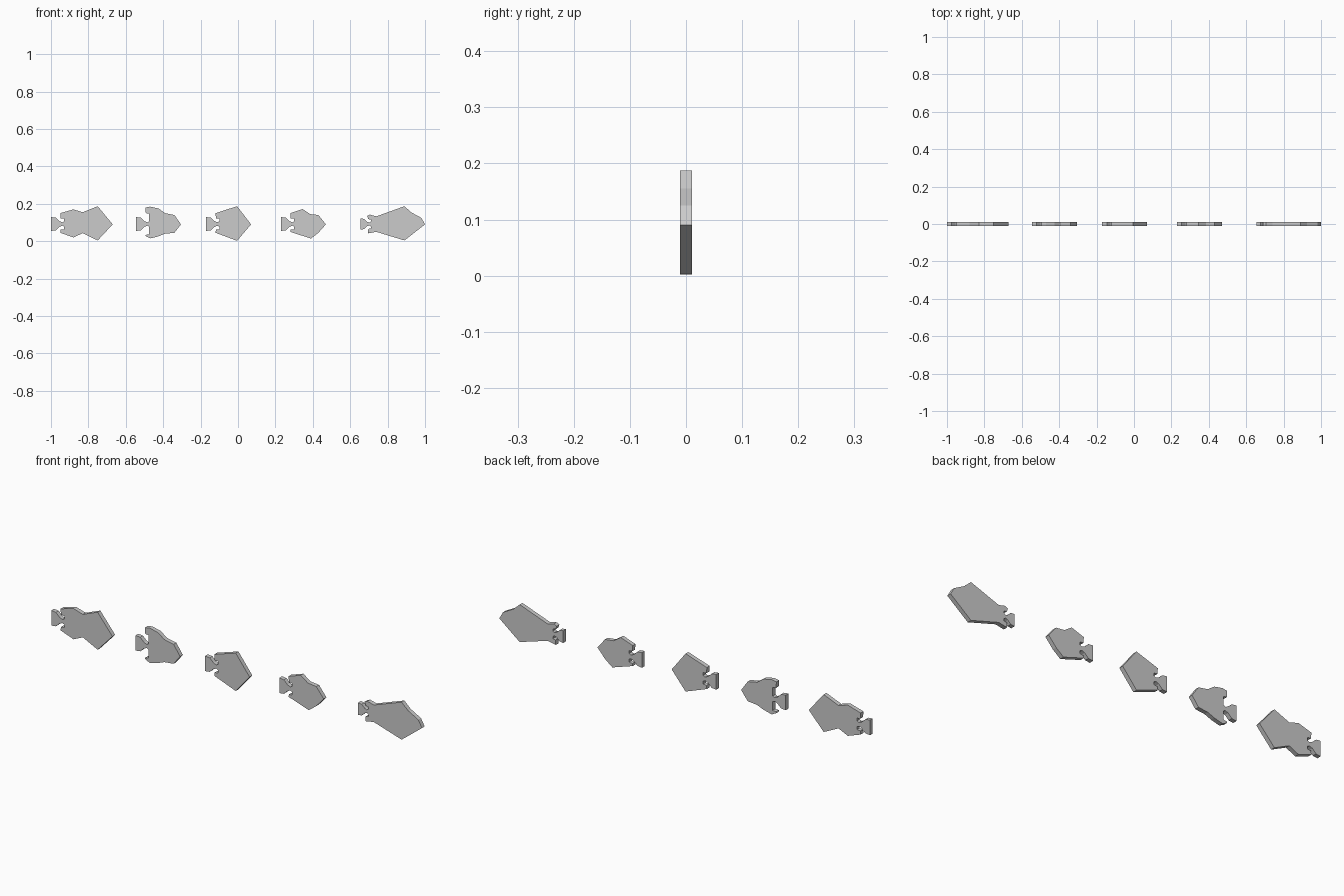
import bpy, bmesh

if "Cube" in bpy.data.objects:
    bpy.data.objects.remove(bpy.data.objects["Cube"])

MID = 0.092      # height of the centre line
HALF = 0.0105    # half thickness

# tail start x, tail scale, height of gill notch, body outline (x from tail start, z) over the top then back below
FISH = [
    (-1.0, 1.0, 0.022, [(.05, .15), (.12, .17), (.17, .155), (.25, .187), (.33, .09),
                        (.25, .004), (.17, .043), (.12, .02), (.05, .045)]),
    (-.545, 1.0, 0.05, [(.05, .18), (.075, .185), (.12, .175), (.155, .15), (.205, .14), (.24, .09),
                        (.205, .045), (.155, .04), (.12, .026), (.075, .015), (.05, .028)]),
    (-.17, 1.0, 0.022, [(.05, .15), (.165, .187), (.24, .09), (.165, .002), (.05, .045)]),
    (.23, 1.0, 0.022, [(.05, .15), (.115, .172), (.155, .145), (.2, .14), (.24, .09),
                       (.2, .045), (.16, .014), (.05, .05)]),
    (.655, .8, 0.018, [(.035, .135), (.05, .142), (.085, .133), (.235, .187), (.27, .155),
                       (.325, .125), (.345, .09), (.235, .004), (.085, .05), (.04, .042)]),
]

# half of the fan tail, from its end to the narrow neck
TAIL = [(0, .037), (.025, .034), (.045, .015), (.06, .009)]


def make_fish(name, x0, scale, notch, body):
    upper_tail = [(x * scale, MID + z * scale) for x, z in TAIL]
    upper_notch = [(.07 * scale, MID + .014), (.07 * scale, MID + notch + .006), (.052 * scale, MID + notch + .008)]
    front = upper_tail + upper_notch
    back = [(x, 2 * MID - z) for x, z in reversed(front)]
    outline = front + body + back
    bm = bmesh.new()
    face = bm.faces.new([bm.verts.new((x0 + x, -HALF, z)) for x, z in outline])
    side = bmesh.ops.extrude_face_region(bm, geom=[face])
    moved = [v for v in side["geom"] if isinstance(v, bmesh.types.BMVert)]
    bmesh.ops.translate(bm, verts=moved, vec=(0, 2 * HALF, 0))
    bmesh.ops.recalc_face_normals(bm, faces=bm.faces)
    mesh = bpy.data.meshes.new(name)
    bm.to_mesh(mesh)
    bm.free()
    obj = bpy.data.objects.new(name, mesh)
    bpy.context.collection.objects.link(obj)


# row of flat fish cut-outs
for i, spec in enumerate(FISH):
    make_fish(f"flat_fish_{i + 1}", *spec)
